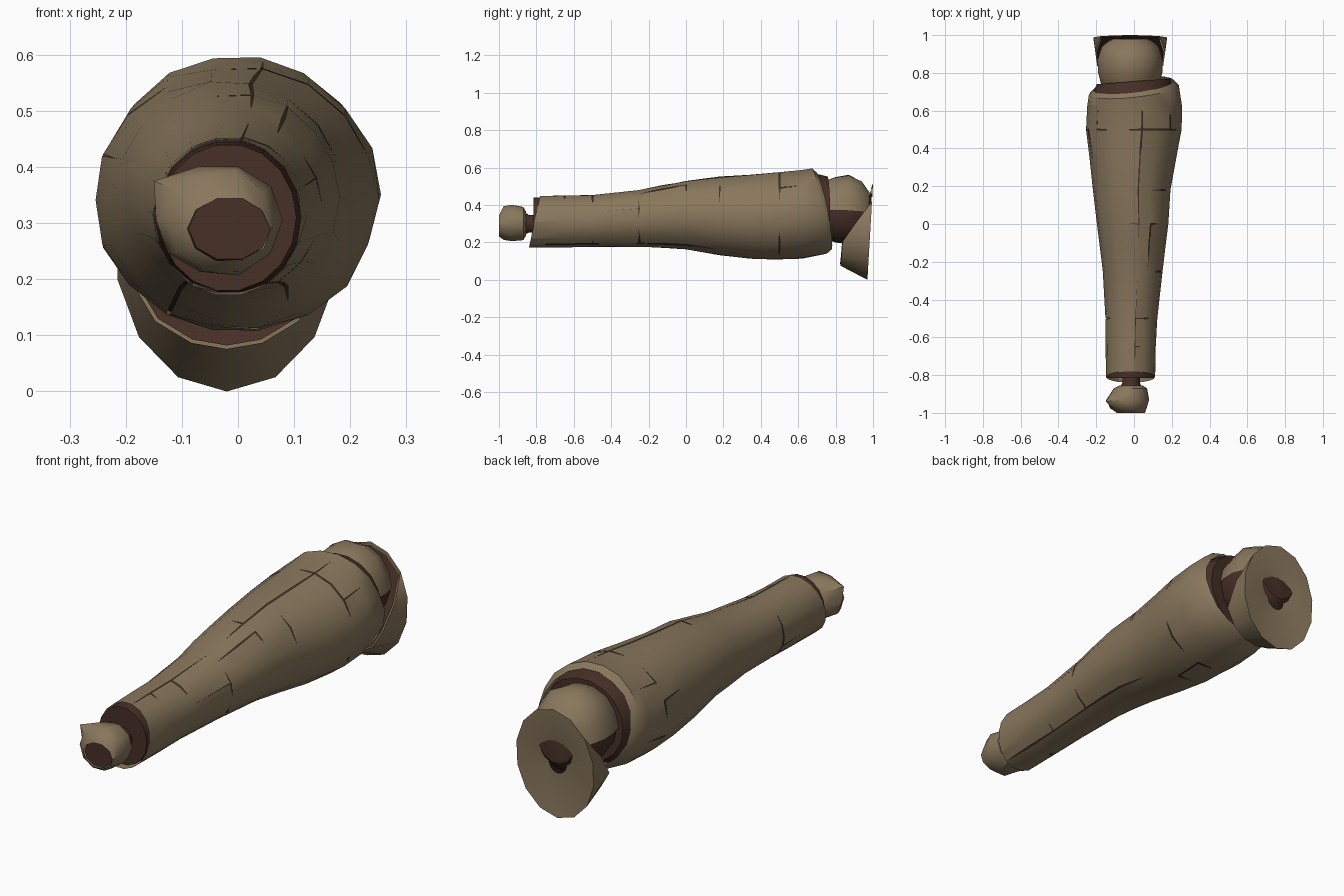
import bpy, bmesh, math, random

if "Cube" in bpy.data.objects:
    bpy.data.objects.remove(bpy.data.objects["Cube"])

random.seed(4)


def material(name, rgb):
    m = bpy.data.materials.new(name)
    m.diffuse_color = (*rgb, 1)
    m.use_nodes = True
    m.node_tree.nodes["Principled BSDF"].inputs["Base Color"].default_value = m.diffuse_color
    return m


SHELL = material("weathered brown", (0.25, 0.185, 0.108))
CORE = material("dark reddish brown", (0.062, 0.029, 0.020))


def ring(y, cx, cz, rx, rz, n, slant=None, jitter=0.0):
    """Elliptical cross-section around the limb axis."""
    pts = []
    for j in range(n):
        a = 2 * math.pi * j / n
        k = 1 + random.uniform(-jitter, jitter)
        c, s = math.cos(a), math.sin(a)
        pts.append((cx + rx * k * c, y + (slant(c, s) if slant else 0), cz + rz * k * s))
    return pts


def loft(rings, caps=False):
    """Skin through rings, facing outwards when rings run towards +y."""
    bm = bmesh.new()
    rows = [[bm.verts.new(p) for p in r] for r in rings]
    n = len(rows[0])
    for a, b in zip(rows, rows[1:]):
        for j in range(n):
            k = (j + 1) % n
            bm.faces.new((a[j], b[j], b[k], a[k]))
    if caps:
        bm.faces.new(rows[0])
        bm.faces.new(rows[-1][::-1])
    return bm, rows


def crack(bm, edges, gap):
    """Split the skin along edges and pull the plates slightly apart."""
    bmesh.ops.split_edges(bm, edges=edges)
    moves = []
    for v in bm.verts:
        if v.is_boundary and abs(v.co.y + 0.05) < 0.7 and v.link_faces:
            mid = sum((f.calc_center_median() for f in v.link_faces), v.co * 0) / len(v.link_faces)
            d = mid - v.co
            if d.length > 1e-5:
                moves.append((v, d.normalized() * gap))
    for v, d in moves:
        v.co += d


def finish(bm, name, mat=SHELL, angle=40):
    me = bpy.data.meshes.new(name)
    bm.to_mesh(me)
    bm.free()
    ob = bpy.data.objects.new(name, me)
    bpy.context.collection.objects.link(ob)
    me.materials.append(mat)
    bpy.ops.object.select_all(action='DESELECT')
    ob.select_set(True)
    bpy.context.view_layer.objects.active = ob
    bpy.ops.object.shade_smooth_by_angle(angle=math.radians(angle))
    return ob


# Main limb sleeve: y, left x, right x, bottom z, top z
sections = [
    (-0.81, -0.148, 0.112, 0.170, 0.450),
    (-0.65, -0.150, 0.117, 0.172, 0.452),
    (-0.50, -0.152, 0.122, 0.175, 0.455),
    (-0.25, -0.165, 0.150, 0.175, 0.482),
    (-0.12, -0.182, 0.168, 0.170, 0.508),
    (0.00, -0.197, 0.182, 0.160, 0.532),
    (0.18, -0.218, 0.192, 0.128, 0.553),
    (0.35, -0.238, 0.222, 0.110, 0.567),
    (0.50, -0.256, 0.252, 0.104, 0.577),
    (0.62, -0.250, 0.252, 0.112, 0.590),
    (0.71, -0.240, 0.235, 0.135, 0.597),
]
N = 18
front_slant = lambda c, s: 0.03 * s
rear_slant = lambda c, s: -0.04 * s + 0.025 * c


def section_ring(sec, scale=1.0, dy=0.0, slant=None, jitter=0.012):
    y, x0, x1, z0, z1 = sec
    return ring(y + dy, (x0 + x1) / 2, (z0 + z1) / 2, (x1 - x0) / 2 * scale,
                (z1 - z0) / 2 * scale, N, slant, jitter)


rings = [section_ring(sections[0], 1.0, 0.0, front_slant, 0.0)]
rings += [section_ring(s) for s in sections[1:-1]]
rings.append(section_ring(sections[-1], 1.0, 0.0, rear_slant))
rings.append(section_ring(sections[-1], 0.90, 0.025, rear_slant))      # rear lip
bm, rows = loft(rings)

# Cracks between plates: long seams plus scattered breaks
seams = set()
rowof = {v: (i, j) for i, r in enumerate(rows) for j, v in enumerate(r)}
for e in bm.edges:
    (i, j), (k, m) = rowof[e.verts[0]], rowof[e.verts[1]]
    lo, hi = min(i, k), max(i, k)
    if hi > len(rows) - 2 or hi == 0:
        continue
    if i != k:
        chosen = (j == 15 and lo < 6) or (j == 12 and lo < 8) or (j == 4 and lo in (0, 1, 2, 5, 6, 7, 8))
        chosen = chosen or random.random() < 0.14
    else:
        chosen = random.random() < (0.5 if i in (2, 3, 8) else 0.12)
    if chosen:
        seams.add(e)
crack(bm, list(seams), 0.0035)
finish(bm, "limb_sleeve")

# Dark core filling the sleeve, seen at both ends and through the cracks
core = [section_ring(sections[0], 0.94, -0.005, None, 0)]
core += [section_ring(s, 0.962, 0, None, 0) for s in sections[1:-1]]
core.append(section_ring(sections[-1], 0.87, 0.0, None, 0))
core.append(section_ring(sections[-1], 0.82, 0.045, lambda c, s: 0.015 * c, 0))
bm, _ = loft(core, caps=True)
finish(bm, "sleeve_core", CORE)

# Small open-ended knob at the front
knob = [(-1.0, -0.015, 0.29, 0.074, 0.058), (-0.975, -0.03, 0.303, 0.094, 0.092),
        (-0.93, -0.035, 0.305, 0.113, 0.100), (-0.87, -0.02, 0.302, 0.088, 0.092),
        (-0.855, -0.015, 0.30, 0.060, 0.066)]
bm, rows = loft([ring(*k, 10, None, 0.04) for k in knob])
rows[2][4].co = (-0.150, -0.94, 0.375)                                 # chipped corner
finish(bm, "front_knob")

# Dark pin through the knob
pin = [(-0.994, -0.015, 0.29, 0.073, 0.057), (-0.93, -0.03, 0.303, 0.085, 0.085),
       (-0.87, -0.018, 0.30, 0.060, 0.066), (-0.84, -0.015, 0.30, 0.046, 0.050),
       (-0.78, -0.015, 0.30, 0.046, 0.050)]
bm, _ = loft([ring(*p, 10) for p in pin], caps=True)
finish(bm, "knob_pin", CORE)

# Ball joint at the back: light shell broken open below, over a dark ball
ball = [(0.66, -0.02, 0.36, 0.09, 0.10), (0.73, -0.02, 0.37, 0.15, 0.160),
        (0.80, -0.02, 0.37, 0.168, 0.184), (0.87, -0.02, 0.37, 0.172, 0.194),
        (0.94, -0.02, 0.365, 0.150, 0.165), (0.98, -0.02, 0.36, 0.100, 0.110)]
bm, _ = loft([ring(*b, 14, None, 0.015) for b in ball])
gone = [f for f in bm.faces if f.calc_center_median().z < 0.335]
bmesh.ops.delete(bm, geom=gone, context='FACES')
finish(bm, "rear_ball_shell")
bm, _ = loft([ring(y, x, z, a * 0.95, b * 0.95, 14) for y, x, z, a, b in ball], caps=True)
finish(bm, "rear_ball_core", CORE)

# Rear end cup: disc with a centre hole and a skirt wrapping the lower half
M = 14
front, rim, dish, hole = [], [], [], []
for j in range(M):
    a = 2 * math.pi * (j + 0.5) / M
    c, s = math.cos(a), math.sin(a)
    depth = 0.145 if s < 0.1 else max(0.004, 0.115 - 0.30 * (s - 0.1))
    if s > 0.6:
        depth = 0.004
    yb = 0.985 + 0.015 * s
    shrink = 1 - 0.30 * (depth / 0.145) * max(0.35, -s)
    front.append((-0.02 + 0.2 * shrink * c, yb - depth, 0.255 + 0.256 * shrink * s))
    rim.append((-0.02 + 0.2 * c, yb, 0.257 + 0.257 * s))
    dish.append((-0.02 + 0.12 * c, yb - 0.008, 0.255 + 0.15 * s))
    hole.append((-0.02 + 0.045 * c, 0.965, 0.255 + 0.05 * s))
bm, _ = loft([front, rim, dish, hole])
finish(bm, "rear_cup")

# Dark lining that fills the cup behind its skirt and shows through the hole
inset = [(-0.02 + (x + 0.02) * 0.965, y - 0.002, 0.255 + (z - 0.255) * 0.965) for x, y, z in front]
bm, rows = loft([[(-0.02, 0.93, 0.255)] * M, inset])
bmesh.ops.remove_doubles(bm, verts=bm.verts[:], dist=1e-5)
finish(bm, "cup_lining", CORE)
